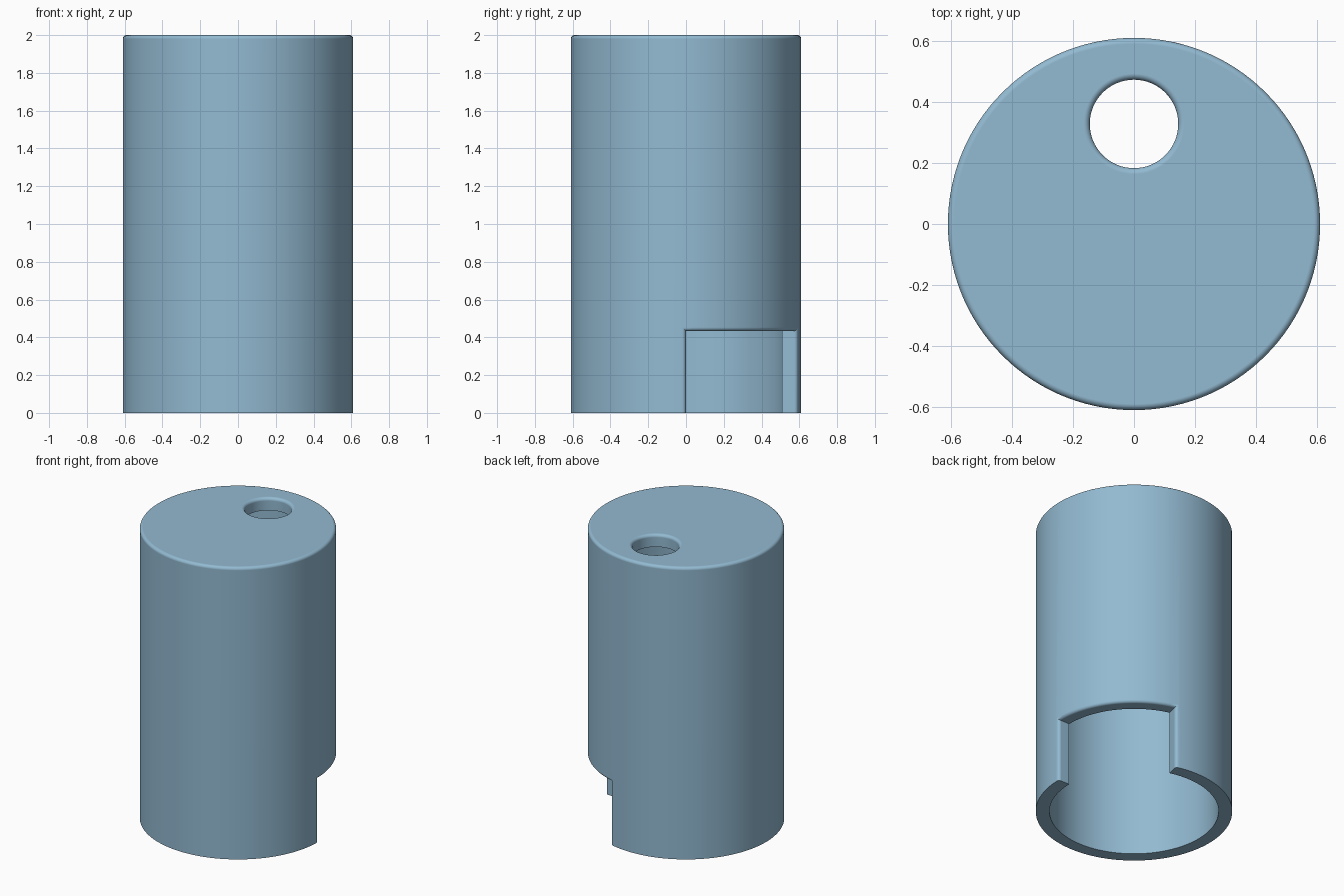
import bpy, bmesh, math

if "Cube" in bpy.data.objects:
    bpy.data.objects.remove(bpy.data.objects["Cube"])

RO, RI, H = 0.61, 0.525, 2.0      # outer radius, bore radius, height
CEIL, NOTCH_H, F = 1.915, 0.433, 0.02
N, NOTCH_COLS = 120, 25           # 3 degree columns, notch spans 0..75 degrees

blue = bpy.data.materials.new("soft_blue")
blue.diffuse_color = (0.29, 0.49, 0.64, 1)
blue.use_nodes = True
blue.node_tree.nodes["Principled BSDF"].inputs["Base Color"].default_value = blue.diffuse_color


def arc(cr, cz, r, a0, a1, n=6):
    return [(cr + r * math.cos(math.radians(a0 + (a1 - a0) * i / n)),
             cz + r * math.sin(math.radians(a0 + (a1 - a0) * i / n))) for i in range(n + 1)]


def revolve(bm, profile, n, cx=0, cy=0):
    """Rings of vertices per profile point, joined by quads and capped at both ends."""
    rings = [[bm.verts.new((cx + r * math.cos(2 * math.pi * i / n),
                            cy + r * math.sin(2 * math.pi * i / n), z)) for i in range(n)]
             for r, z in profile]
    grid = [[bm.faces.new((a[i], a[(i + 1) % n], b[(i + 1) % n], b[i])) for i in range(n)]
            for a, b in zip(rings, rings[1:])]
    bm.faces.new(rings[0])
    bm.faces.new(rings[-1])
    return rings, grid


def finish(bm, name):
    bmesh.ops.recalc_face_normals(bm, faces=bm.faces[:])
    me = bpy.data.meshes.new(name)
    bm.to_mesh(me)
    bm.free()
    me.materials.append(blue)
    ob = bpy.data.objects.new(name, me)
    bpy.context.collection.objects.link(ob)
    return ob


# Hollow cylinder, closed at the top and open at the bottom
bm = bmesh.new()
profile = [(RI, CEIL), (RI, NOTCH_H), (RI, 0), (RO, 0), (RO, NOTCH_H)] + arc(RO - F, H - F, F, 0, 90)
rings, grid = revolve(bm, profile, N)

# Notch in the lower wall: open the columns, then close the cut with jambs and a lintel
bmesh.ops.delete(bm, geom=[grid[k][i] for k in (1, 2, 3) for i in range(NOTCH_COLS)], context='FACES')
for i in (0, NOTCH_COLS):
    bm.faces.new([rings[k][i] for k in (1, 2, 3, 4)])
for i in range(NOTCH_COLS):
    bm.faces.new((rings[1][i], rings[1][i + 1], rings[4][i + 1], rings[4][i]))

# Rounded outer edge of the notch
edges = [bm.edges.get((rings[4][i], rings[4][i + 1])) for i in range(NOTCH_COLS)]
edges += [bm.edges.get((rings[3][i], rings[4][i])) for i in (0, NOTCH_COLS)]
bmesh.ops.recalc_face_normals(bm, faces=bm.faces[:])
bmesh.ops.bevel(bm, geom=edges, offset=F, offset_type='OFFSET', segments=4, profile=0.5,
                affect='EDGES', clamp_overlap=True)
body = finish(bm, "cylinder_cover")

# Round hole through the top with a flared, rounded lip
bm = bmesh.new()
HR = 0.145
revolve(bm, [(HR, CEIL - 0.1)] + arc(HR + F, H - F, F, 180, 90) + [(HR + F, H + 0.1)], 64, 0, 0.328)
cutter = finish(bm, "hole_cutter")
cutter.hide_render = True
cutter.hide_viewport = False

bpy.context.view_layer.objects.active = body
body.select_set(True)
cut = body.modifiers.new("hole", 'BOOLEAN')
cut.operation = 'DIFFERENCE'
cut.solver = 'EXACT'
cut.object = cutter
bpy.ops.object.modifier_apply(modifier=cut.name)
bpy.data.objects.remove(cutter)

bpy.ops.object.shade_smooth_by_angle(angle=math.radians(35))
weighted = body.modifiers.new("clean_shading", 'WEIGHTED_NORMAL')
weighted.keep_sharp = True
